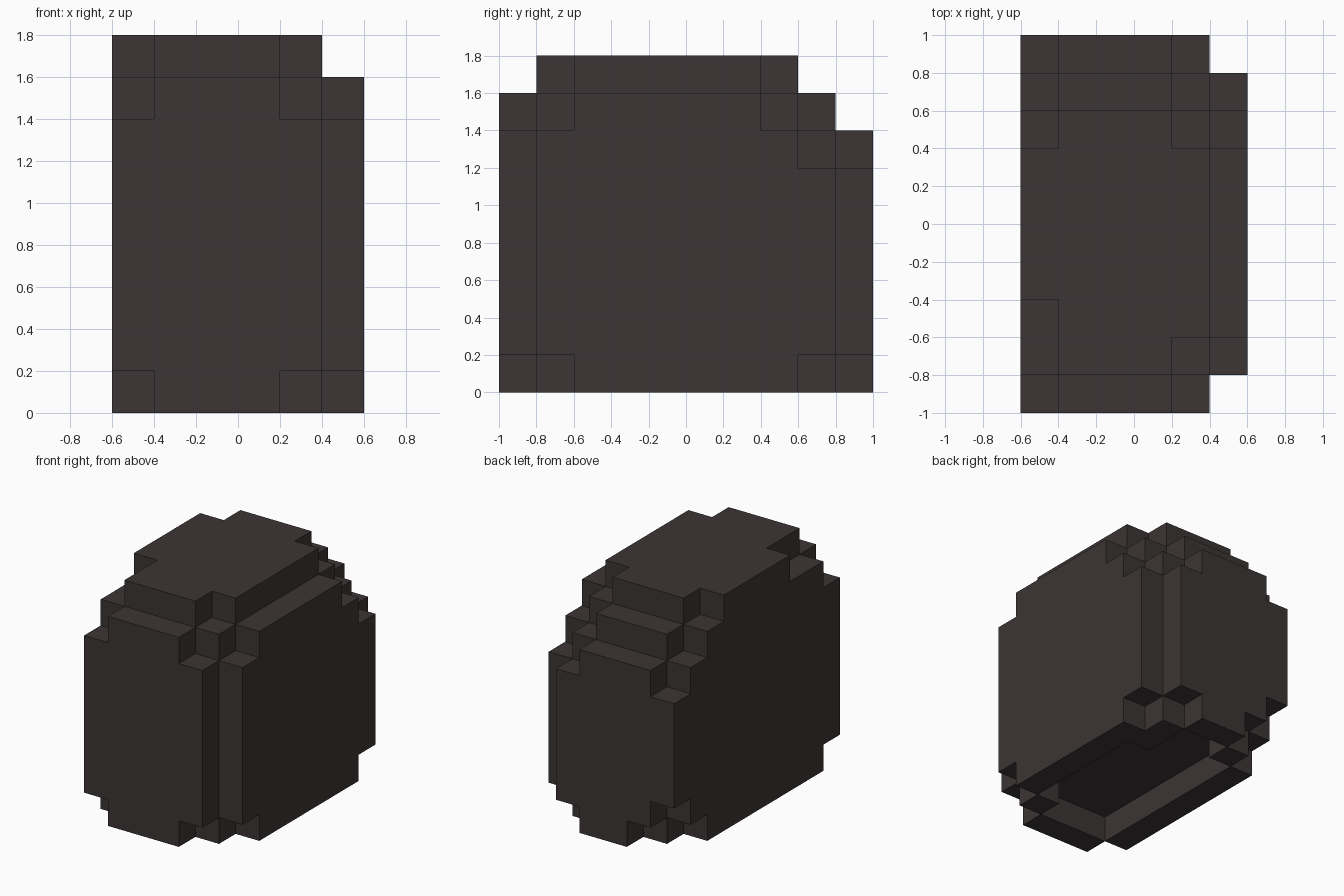
import bpy, bmesh
from mathutils import Vector

if "Cube" in bpy.data.objects:
    bpy.data.objects.remove(bpy.data.objects["Cube"], do_unlink=True)

UNIT = 0.2                       # edge length of one block
ORIGIN = Vector((-0.6, -1.0, 0.0))

# one dark flat colour
mat = bpy.data.materials.new("dark_charcoal")
mat.use_nodes = True
COLOUR = (0.045, 0.036, 0.035, 1.0)
mat.diffuse_color = COLOUR
bsdf = next(n for n in mat.node_tree.nodes if n.type == 'BSDF_PRINCIPLED')
bsdf.inputs["Base Color"].default_value = COLOUR
bsdf.inputs["Roughness"].default_value = 0.9


def slab(levels, rows):
    """Blocks on the given levels; each row is (first y, last y, first x, last x)."""
    return {(x, y, z) for z in levels
            for y0, y1, x0, x1 in rows
            for y in range(y0, y1 + 1)
            for x in range(x0, x1 + 1)}


# base rim, one block thick, open underneath
blocks = slab([0], [(0, 0, 1, 3), (1, 1, 0, 4), (2, 7, 0, 5), (8, 8, 1, 4), (9, 9, 2, 3)])
blocks -= slab([0], [(1, 1, 1, 3), (2, 6, 1, 4), (7, 7, 1, 3), (8, 8, 2, 3)])
# lower body
blocks |= slab([1], [(0, 0, 0, 4), (1, 8, 0, 5), (9, 9, 1, 4)])
# main body
blocks |= slab(range(2, 6), [(0, 0, 0, 4), (1, 8, 0, 5), (9, 9, 0, 4)])
# stepped shoulders
blocks |= slab([6], [(0, 0, 0, 4), (1, 7, 0, 5), (8, 8, 0, 4), (9, 9, 1, 3)])
blocks |= slab([7], [(0, 0, 1, 3), (1, 1, 0, 4), (2, 6, 0, 5), (7, 7, 0, 4), (8, 8, 1, 3)])
# top cap
blocks |= slab([8], [(1, 1, 1, 3), (2, 2, 1, 4), (3, 6, 0, 4), (7, 7, 1, 3)])


def build_shell(name, cells):
    """Make one mesh from the exposed sides of the blocks, with flat areas merged."""
    bm = bmesh.new()
    corners = {}

    def corner(p):
        key = tuple(p)
        if key not in corners:
            corners[key] = bm.verts.new(ORIGIN + Vector(key) * UNIT)
        return corners[key]

    for cell in sorted(cells):
        for axis in range(3):
            a, b = (axis + 1) % 3, (axis + 2) % 3
            for side in (0, 1):
                near = list(cell)
                near[axis] += 1 if side else -1
                if tuple(near) in cells:
                    continue
                loop = []
                for da, db in ((0, 0), (1, 0), (1, 1), (0, 1)):
                    p = list(cell)
                    p[axis] += side
                    p[a] += da
                    p[b] += db
                    loop.append(corner(p))
                bm.faces.new(loop if side else loop[::-1])

    bmesh.ops.dissolve_limit(bm, angle_limit=0.01, verts=bm.verts[:], edges=bm.edges[:])
    mesh = bpy.data.meshes.new(name)
    bm.to_mesh(mesh)
    bm.free()
    mesh.materials.append(mat)
    obj = bpy.data.objects.new(name, mesh)
    bpy.context.collection.objects.link(obj)
    return obj


build_shell("stepped_block_body", blocks)
